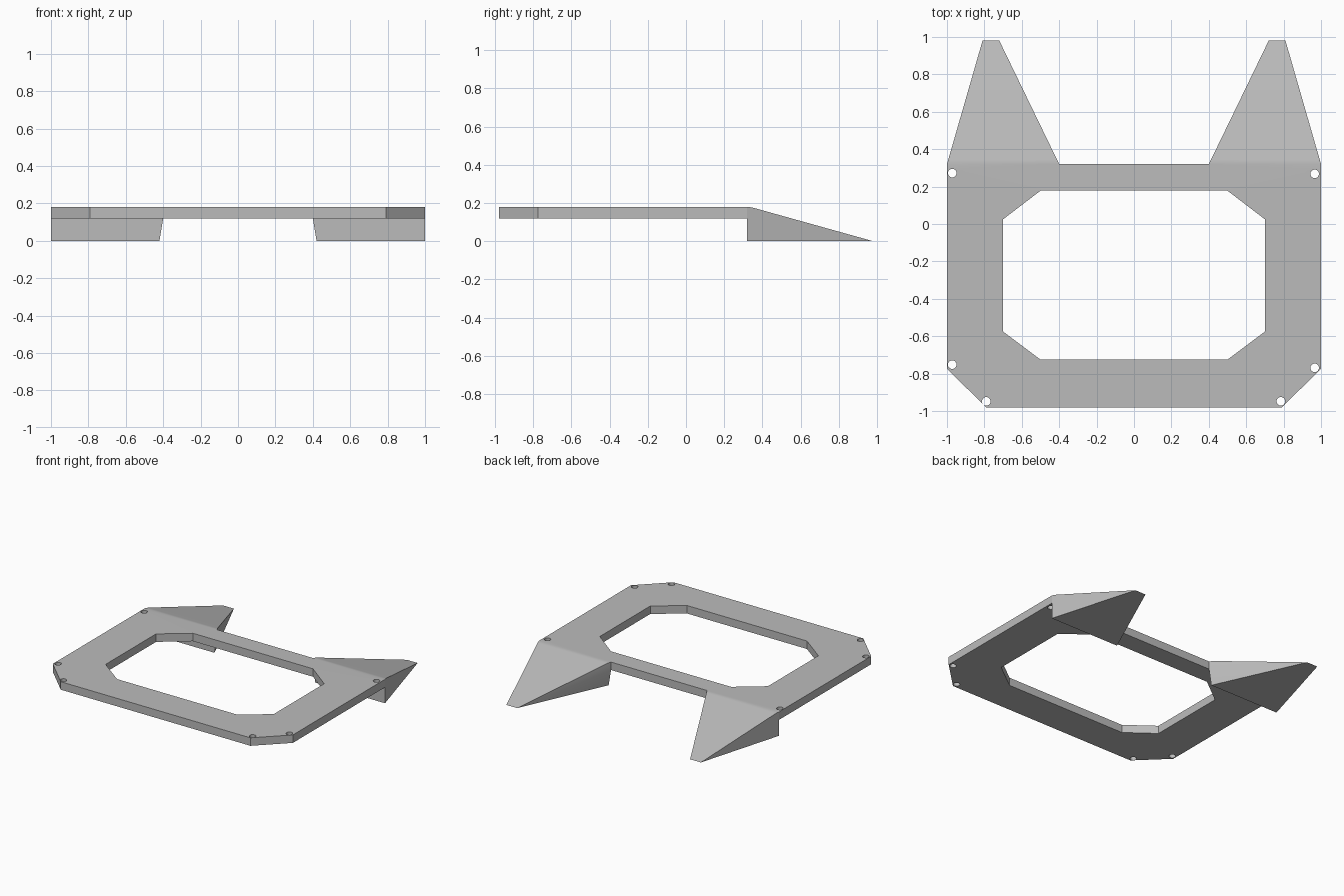
import bpy, bmesh, math
from mathutils import Vector

if "Cube" in bpy.data.objects:
    bpy.data.objects.remove(bpy.data.objects["Cube"])

TOP, UNDER, BACK, TIP = 0.18, 0.12, 0.32, 0.98

grey = bpy.data.materials.new("plain_grey")
grey.use_nodes = True
grey.diffuse_color = (0.5, 0.5, 0.5, 1)
grey.node_tree.nodes["Principled BSDF"].inputs["Base Color"].default_value = (0.5, 0.5, 0.5, 1)

bm = bmesh.new()


def loop(points):
    """Closed ring of edges at the underside of the plate."""
    vs = [bm.verts.new((x, y, UNDER)) for x, y in points]
    return [bm.edges.new((v, vs[i - 1])) for i, v in enumerate(vs)]


def mirrored(half):
    """Complete a right-hand half outline across x = 0."""
    return half + [(-x, y) for x, y in reversed(half)]


# Frame plate: outline, chamfered window and bolt holes
edges = loop(mirrored([(0.79, -0.98), (1, -0.775), (1, BACK), (0.4, BACK)]))
edges += loop(mirrored([(0.5, -0.725), (0.7, -0.575), (0.7, 0.025), (0.5, 0.178)]))
holes = [(-0.972, 0.272), (0.966, 0.268), (-0.972, -0.752),
         (0.966, -0.769), (-0.79, -0.948), (0.785, -0.948)]
for cx, cy in holes:
    turns = [math.tau * i / 20 for i in range(20)]
    edges += loop([(cx + 0.023 * math.cos(a), cy + 0.023 * math.sin(a)) for a in turns])
bmesh.ops.triangle_fill(bm, edges=edges, use_beauty=True)
raised = bmesh.ops.extrude_face_region(bm, geom=bm.faces[:], use_keep_orig=True)
bmesh.ops.translate(bm, vec=(0, 0, TOP - UNDER),
                    verts=[g for g in raised["geom"] if isinstance(g, bmesh.types.BMVert)])

# Open the back wall where the two wedges join
joints = [f for f in bm.faces
          if all(abs(v.co.y - BACK) < 1e-4 and abs(v.co.x) > 0.39 for v in f.verts)
          and abs(f.calc_center_median().x) > 0.5]
bmesh.ops.delete(bm, geom=joints, context='FACES_ONLY')

# Tapering wedges, with a narrow easing strip along the crease
for s in (1, -1):
    def vert(p):
        return bm.verts.new((s * p[0], p[1], p[2]))
    out_top, in_top = Vector((1, BACK, TOP)), Vector((0.4, BACK, TOP))
    out_tip, in_tip = Vector((0.81, TIP, 0)), Vector((0.72, TIP, 0))
    ease = Vector((0, 0, 0.004))
    a, b = vert(out_top), vert(in_top)
    c, d = vert(out_top.lerp(out_tip, 0.04) + ease), vert(in_top.lerp(in_tip, 0.04) + ease)
    e, f = vert(out_tip), vert(in_tip)
    g, h = vert((1, BACK, UNDER)), vert((0.4, BACK, UNDER))
    i, j = vert((1, BACK, 0)), vert((0.42, BACK, 0))
    for face in ((a, b, d, c), (c, d, f, e), (a, c, e, i, g), (b, h, f, d),
                 (h, j, f), (i, e, f, j), (g, i, j, h)):
        bm.faces.new(face)

bmesh.ops.remove_doubles(bm, verts=bm.verts[:], dist=0.0005)
bmesh.ops.recalc_face_normals(bm, faces=bm.faces[:])
mesh = bpy.data.meshes.new("frame_plate")
bm.to_mesh(mesh)
bm.free()
mesh.materials.append(grey)
frame = bpy.data.objects.new("frame_plate", mesh)
bpy.context.collection.objects.link(frame)

# Smooth the crease only, keeping the large faces flat
for o in bpy.context.selected_objects:
    o.select_set(False)
frame.select_set(True)
bpy.context.view_layer.objects.active = frame
bpy.ops.object.shade_smooth_by_angle(angle=math.radians(15.8))
weighted = frame.modifiers.new("flat_faces", 'WEIGHTED_NORMAL')
weighted.keep_sharp = True
